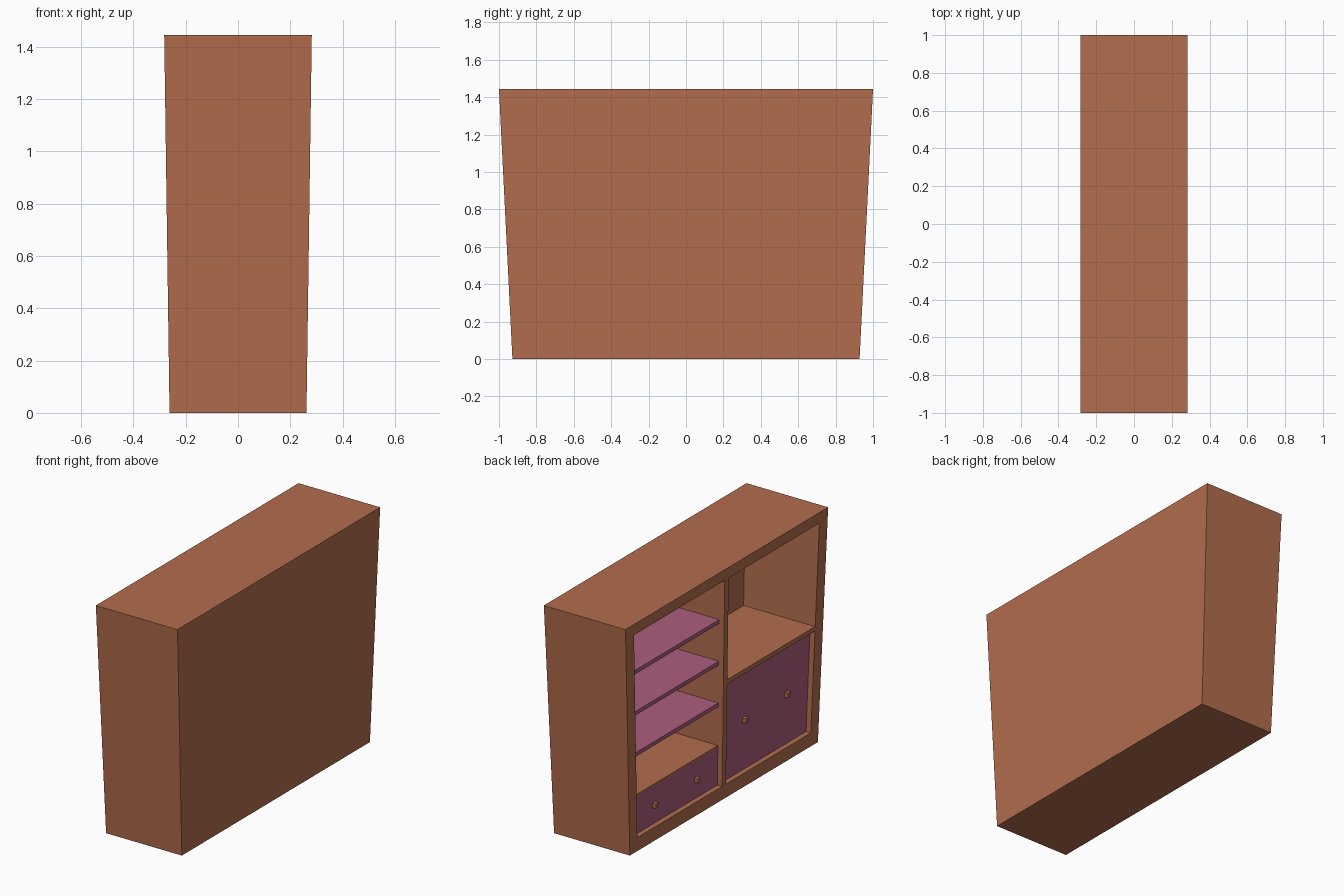
import bpy, bmesh

if "Cube" in bpy.data.objects:
    bpy.data.objects.remove(bpy.data.objects["Cube"])

H = 1.444             # cabinet height
HX, HY = 0.282, 1.0   # half depth and half width at the top
OPEN_Y = 0.918        # outer side of the openings
DIV = 0.02            # half thickness of the central divider
LOW, HIGH = 0.085, 1.377
BACK = 0.23           # inner face of the back panel
INSET = -HX + 0.035   # plane of shelves, drawer and door fronts


def material(name, color):
    m = bpy.data.materials.new(name)
    m.diffuse_color = (*color, 1)
    m.use_nodes = True
    m.node_tree.nodes["Principled BSDF"].inputs["Base Color"].default_value = m.diffuse_color
    return m


wood = material("brown_wood", (0.445, 0.153, 0.074))
plum = material("plum_wood", (0.41, 0.115, 0.205))


def box(name, x, y, z, mat):
    """Box from (min, max) pairs, before tapering."""
    bm = bmesh.new()
    bmesh.ops.create_cube(bm, size=1)
    for v in bm.verts:
        v.co = [r[0] + (c + 0.5) * (r[1] - r[0]) for c, r in zip(v.co, (x, y, z))]
    me = bpy.data.meshes.new(name)
    bm.to_mesh(me)
    bm.free()
    me.materials.append(mat)
    ob = bpy.data.objects.new(name, me)
    bpy.context.collection.objects.link(ob)
    return ob


# Carcass: one solid block with three compartments cut from the -x side
carcass = box("carcass", (-HX, HX), (-HY, HY), (0, H), wood)
left, right = (DIV, OPEN_Y), (-OPEN_Y, -DIV)
cutters = []
for y, z in ((left, (LOW, HIGH)), (right, (0.74, HIGH)), (right, (LOW, 0.712))):
    cutter = box("compartment_cutter", (-HX - 0.1, BACK), y, z, wood)
    cutter.hide_render = True
    cutters.append(cutter)
    mod = carcass.modifiers.new("compartment", 'BOOLEAN')
    mod.operation = 'DIFFERENCE'
    mod.solver = 'EXACT'
    mod.object = cutter
bpy.context.view_layer.update()
evaluated = carcass.evaluated_get(bpy.context.evaluated_depsgraph_get())
carcass_mesh = bpy.data.meshes.new_from_object(evaluated)
carcass.modifiers.clear()
carcass.data = carcass_mesh
for cutter in cutters:
    bpy.data.objects.remove(cutter)

# Open shelves
for i, top in enumerate((0.60, 0.861, 1.122)):
    box(f"shelf_{i + 1}", (INSET, BACK), left, (top - 0.025, top), plum)

# Board above the drawer
box("drawer_top_board", (INSET, BACK), left, (0.321, 0.333), wood)

# Drawer and door fronts, each with two small square knobs
for name, y, z in (("drawer", left, (LOW, 0.321)), ("door", right, (LOW, 0.712))):
    box(name + "_front", (INSET, INSET + 0.03), y, z, plum)
    cy, cz = sum(y) / 2, sum(z) / 2
    for side in (-1, 1):
        ky = cy + side * 0.22
        box(name + "_knob", (INSET - 0.025, INSET), (ky - 0.015, ky + 0.015),
            (cz - 0.015, cz + 0.015), wood)

# Taper everything: narrower towards the floor
for ob in bpy.context.collection.objects:
    for v in ob.data.vertices:
        k = 0.928 + 0.072 * v.co.z / H
        v.co.x *= k
        v.co.y *= k
